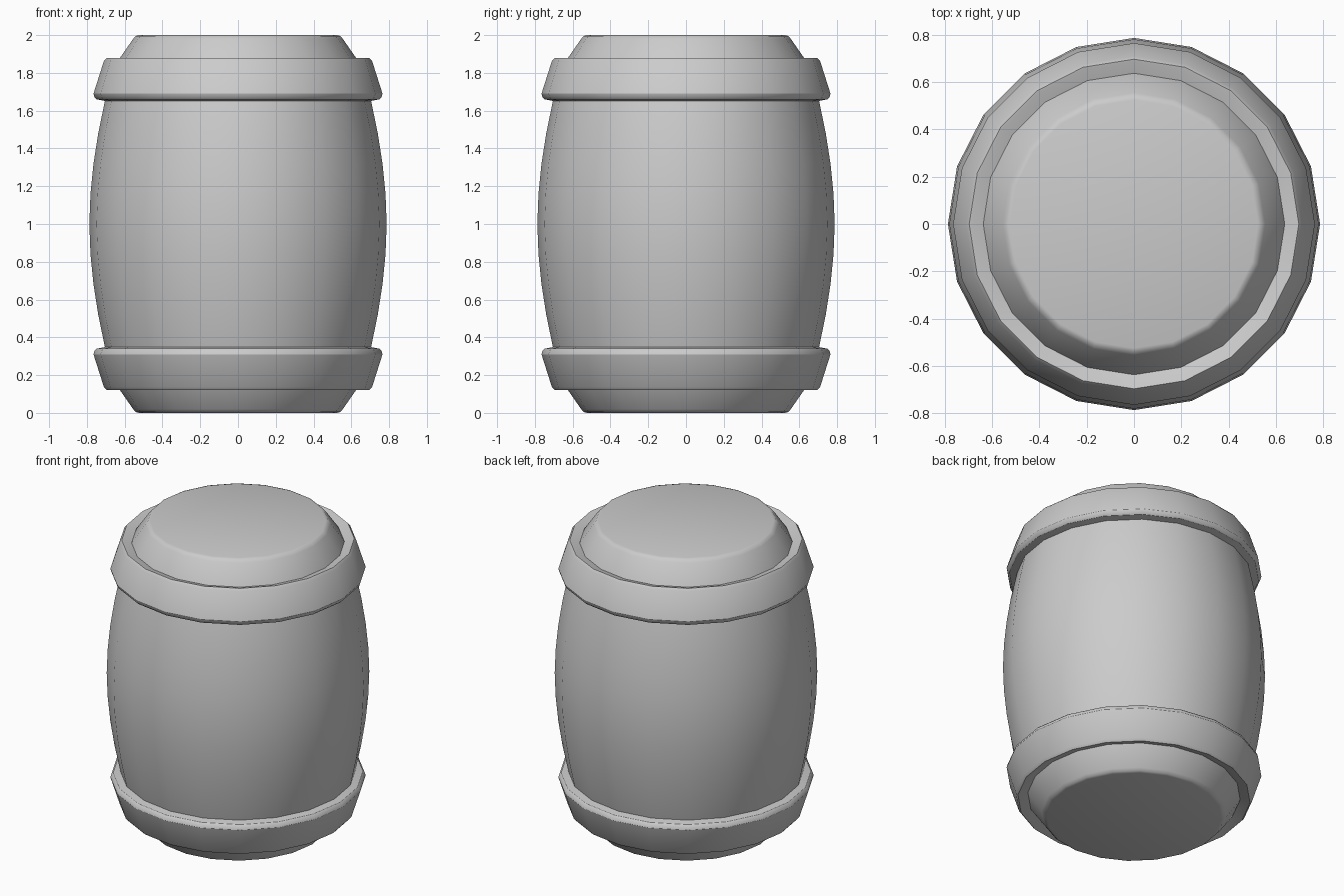
import bpy, bmesh
from math import sin, cos, pi, radians

if "Cube" in bpy.data.objects:
    bpy.data.objects.remove(bpy.data.objects["Cube"])

SIDES = 20


def lathe(name, profile, closed=False, angle=30):
    """Spin an (r, z) profile around z; open profiles get capped ends."""
    bm = bmesh.new()
    rings = [[bm.verts.new((r * cos(2 * pi * i / SIDES), r * sin(2 * pi * i / SIDES), z))
              for i in range(SIDES)] for r, z in profile]
    pairs = list(zip(rings, rings[1:]))
    if closed:
        pairs.append((rings[-1], rings[0]))
    else:
        bm.faces.new(rings[0])
        bm.faces.new(rings[-1])
    for a, b in pairs:
        for i in range(SIDES):
            j = (i + 1) % SIDES
            bm.faces.new((a[i], a[j], b[j], b[i]))
    bmesh.ops.recalc_face_normals(bm, faces=bm.faces)
    mesh = bpy.data.meshes.new(name)
    bm.to_mesh(mesh)
    bm.free()
    obj = bpy.data.objects.new(name, mesh)
    bpy.context.collection.objects.link(obj)
    bpy.ops.object.select_all(action='DESELECT')
    obj.select_set(True)
    bpy.context.view_layer.objects.active = obj
    bpy.ops.object.shade_smooth_by_angle(angle=radians(angle))
    return obj


def flip(profile):
    return [(r, 2 - z) for r, z in reversed(profile)]


# Bulging barrel body with chamfered ends, mirrored about mid height
half = [(0.525, 0), (0.542, 0.005), (0.555, 0.02), (0.635, 0.135), (0.675, 0.24),
        (0.705, 0.35), (0.74, 0.52), (0.765, 0.68), (0.781, 0.84)]
lathe("barrel_body", half + [(0.787, 1.0)] + flip(half), angle=40)

# Tilted hoops with bevelled rims
hoop = [(0.62, 1.852), (0.685, 1.875), (0.697, 1.878), (0.71, 1.863),
        (0.765, 1.69), (0.76, 1.672), (0.748, 1.66), (0.67, 1.645)]
lathe("upper_hoop", hoop, closed=True)
lathe("lower_hoop", flip(hoop), closed=True)
